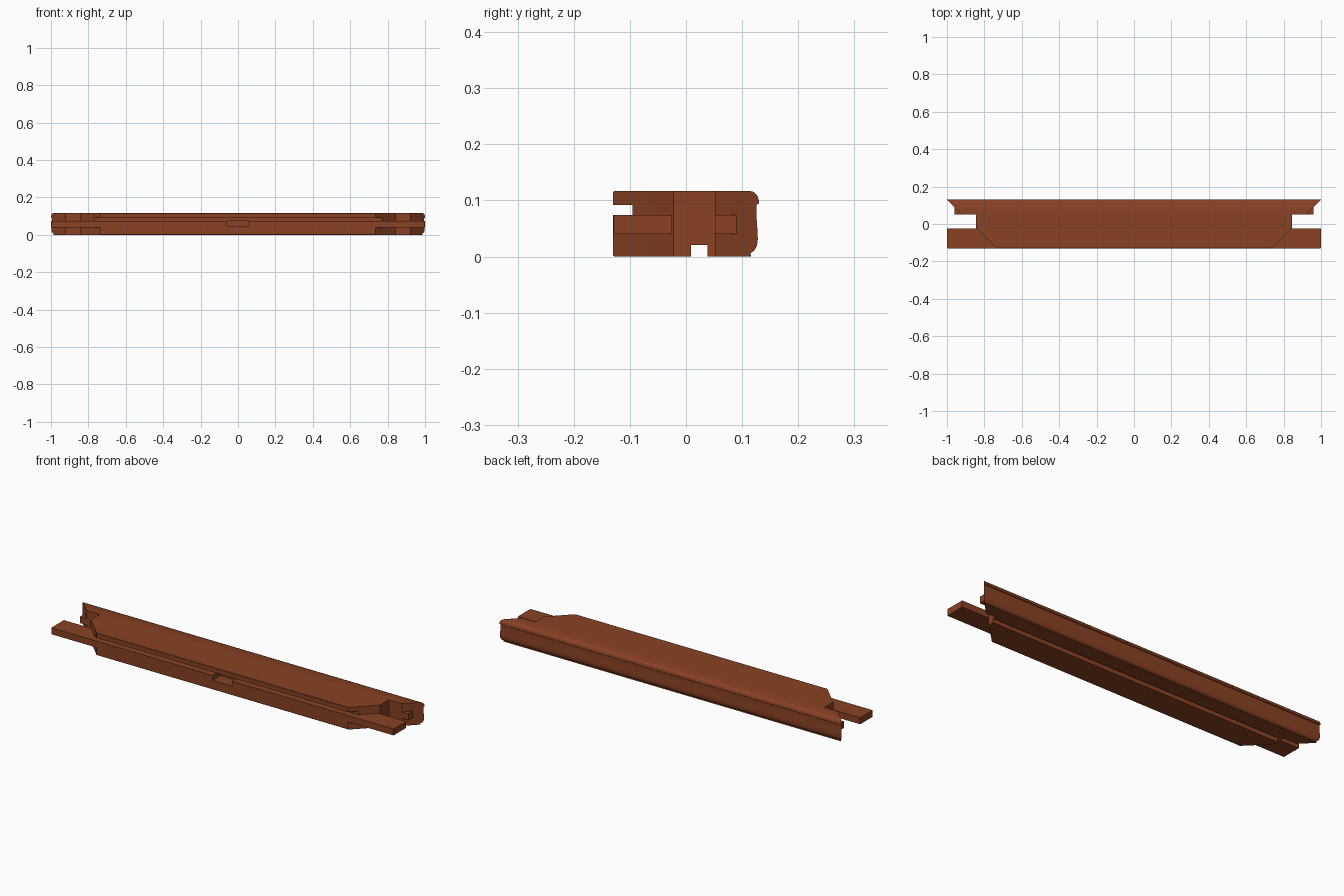
import bpy, bmesh, math

if "Cube" in bpy.data.objects:
    bpy.data.objects.remove(bpy.data.objects["Cube"])

wood = bpy.data.materials.new("reddish brown wood")
wood.diffuse_color = (0.25, 0.054, 0.017, 1)
wood.use_nodes = True
wood.node_tree.nodes["Principled BSDF"].inputs["Base Color"].default_value = wood.diffuse_color


def prism(name, pts, lo, hi, axis):
    """Extrude a 2D outline along x (outline in y,z) or z (outline in x,y)."""
    bm = bmesh.new()
    place = (lambda p, t: (t, p[0], p[1])) if axis == 'x' else (lambda p, t: (p[0], p[1], t))
    a = [bm.verts.new(place(p, lo)) for p in pts]
    b = [bm.verts.new(place(p, hi)) for p in pts]
    bm.faces.new(a)
    bm.faces.new(b)
    n = len(pts)
    for i in range(n):
        bm.faces.new((a[i], a[(i + 1) % n], b[(i + 1) % n], b[i]))
    bmesh.ops.recalc_face_normals(bm, faces=bm.faces)
    me = bpy.data.meshes.new(name)
    bm.to_mesh(me)
    bm.free()
    me.materials.append(wood)
    ob = bpy.data.objects.new(name, me)
    bpy.context.collection.objects.link(ob)
    return ob


def cut(ob, cutter):
    m = ob.modifiers.new("cut", 'BOOLEAN')
    m.operation = 'DIFFERENCE'
    m.solver = 'EXACT'
    m.object = cutter
    bpy.context.view_layer.objects.active = ob
    bpy.ops.object.modifier_apply(modifier=m.name)
    bpy.data.objects.remove(cutter)


# Rail section: front groove, underside groove, moulded back edge
c = 0.002
section = [
    (-0.13 + c, 0), (0.009, 0), (0.009, 0.021), (0.038, 0.021), (0.038, 0),
    (0.116, 0), (0.115, 0.006), (0.121, 0.010), (0.126, 0.018), (0.128, 0.030),
    (0.1275, 0.045), (0.126, 0.065), (0.1255, 0.080), (0.126, 0.092),
    (0.130, 0.095), (0.130, 0.100), (0.127, 0.109), (0.121, 0.115), (0.113, 0.117),
    (-0.13 + c, 0.117), (-0.13, 0.117 - c), (-0.13, 0.092), (-0.095, 0.092),
    (-0.095, 0.074), (-0.13, 0.074), (-0.13, c)]
rail = prism("rail", section, -1, 1, 'x')

for s, side in ((1, "right"), (-1, "left")):
    # End shape: slanted front, square shoulder, mitred back
    plan = [(0.725, -0.14), (0.84, -0.025), (0.845, -0.022), (0.845, 0.052),
            (0.922, 0.052), (1.02, 0.15), (1.1, 0.15), (1.1, -0.14)]
    cut(rail, prism("end_cutter", [(s * x, y) for x, y in plan], -0.05, 0.2, 'z'))
    # Long tenon along the front and short tenon on the mitre
    tenon = [(0.735, -0.13), (0.998, -0.13), (1.0, -0.128), (1.0, -0.025), (0.84, -0.025)]
    prism(side + "_tenon", [(s * x, y) for x, y in tenon], 0.04, 0.074, 'z')
    stub = [(0.922, 0.052), (0.96, 0.052), (0.96, 0.09)]
    prism(side + "_mitre_stub", [(s * x, y) for x, y in stub], 0.04, 0.074, 'z')

# Small notch in the middle of the front
cut(rail, prism("notch_cutter", [(-0.058, -0.15), (0.055, -0.15), (0.055, -0.065), (-0.058, -0.065)],
                0.048, 0.0745, 'z'))

# Smooth only the moulded back edge
bpy.ops.object.select_all(action='DESELECT')
rail.select_set(True)
bpy.context.view_layer.objects.active = rail
bpy.ops.object.shade_smooth_by_angle(angle=math.radians(35))
